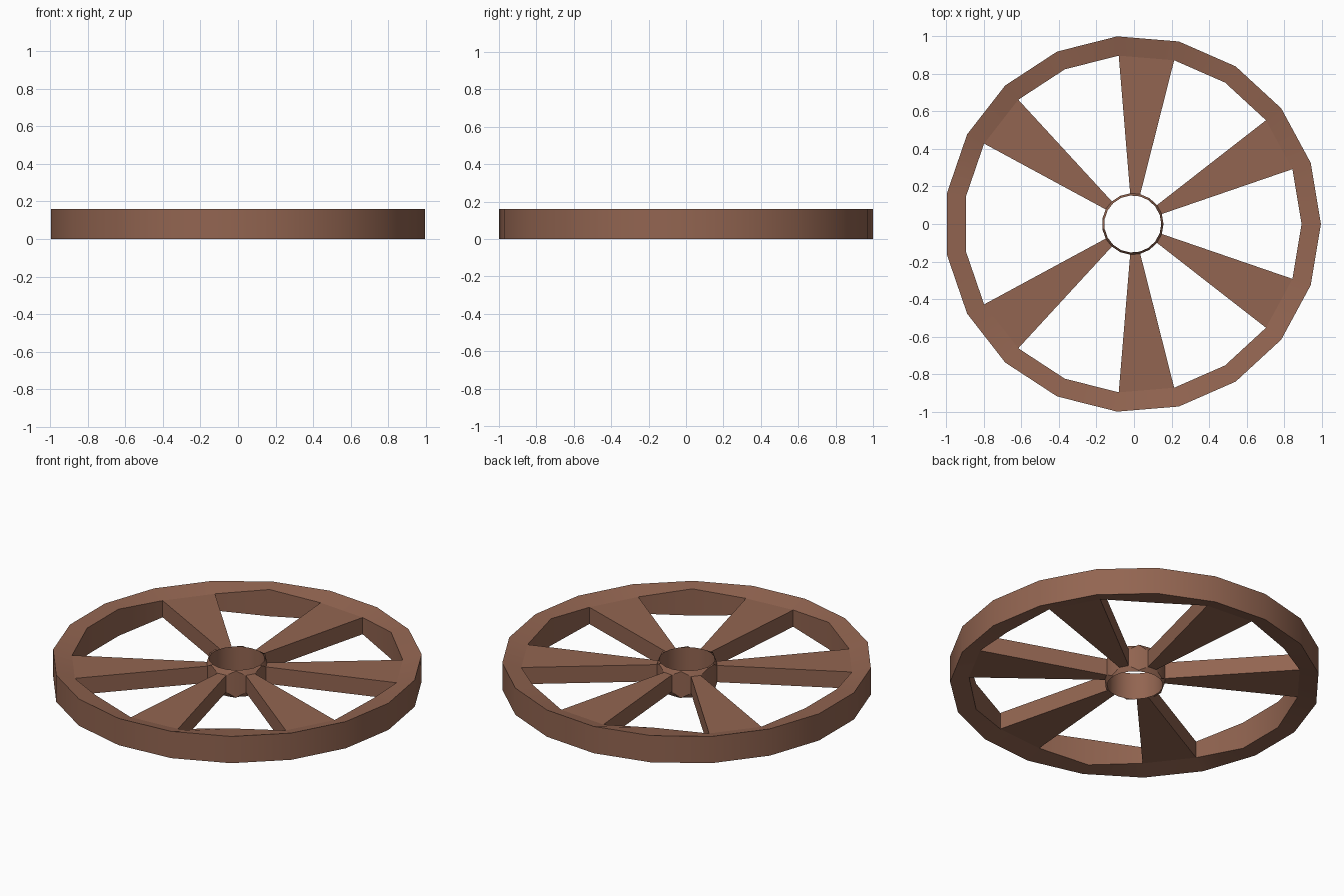
import bpy, math

if "Cube" in bpy.data.objects:
    bpy.data.objects.remove(bpy.data.objects["Cube"])

N = 19                      # sides of the wheel
H = 0.16                    # wheel thickness
DIP = 0.03                  # spokes sit this far below the rim faces
R_OUT, R_IN = 1.003, 0.90   # rim
HUB_OUT, HUB_IN = 0.164, 0.152
CX = -0.007
SPOKES = (1, 4, 7, 11, 14, 17)              # segments that carry a spoke
DIPPED = {s + k for s in SPOKES for k in (0, 1)}

wood = bpy.data.materials.new("brown_wood")
wood.diffuse_color = (0.29, 0.13, 0.082, 1)
wood.use_nodes = True
wood.node_tree.nodes["Principled BSDF"].inputs["Base Color"].default_value = wood.diffuse_color


def point(i, r, z):
    a = 2 * math.pi * i / N
    return (CX + r * math.cos(a), r * math.sin(a), z)


def make(name, verts, faces):
    me = bpy.data.meshes.new(name)
    me.from_pydata(verts, [], faces)
    me.materials.append(wood)
    ob = bpy.data.objects.new(name, me)
    bpy.context.collection.objects.link(ob)
    bpy.ops.object.select_all(action='DESELECT')
    ob.select_set(True)
    bpy.context.view_layer.objects.active = ob
    bpy.ops.object.shade_smooth_by_angle(angle=math.radians(30))
    return ob


def ring(name, r_out, r_in, dip_outer):
    """Ring whose spoke-side wall is lowered at spoke corners and open where a spoke joins."""
    verts, faces = [], []
    for i in range(N):
        d = DIP if i in DIPPED else 0
        do, di = (d, 0) if dip_outer else (0, d)
        verts += [point(i, r_out, do), point(i, r_out, H - do),
                  point(i, r_in, H - di), point(i, r_in, di)]
    open_side = 0 if dip_outer else 2
    for i in range(N):
        a, b = 4 * i, 4 * ((i + 1) % N)
        for k in range(4):
            if k == open_side and i in SPOKES:
                continue
            n = (k + 1) % 4
            faces.append((a + k, b + k, b + n, a + n))
    return make(name, verts, faces)


# outer rim and thin hub sleeve
ring("rim", R_OUT, R_IN, False)
ring("hub", HUB_OUT, HUB_IN, True)

# flat spokes widening towards the rim
for n, s in enumerate(SPOKES):
    verts = [point(i, r, z) for z in (DIP, H - DIP)
             for i, r in ((s, HUB_OUT), (s, R_IN), (s + 1, R_IN), (s + 1, HUB_OUT))]
    make(f"spoke_{n + 1}", verts,
         [(3, 2, 1, 0), (4, 5, 6, 7), (0, 1, 5, 4), (2, 3, 7, 6)])
